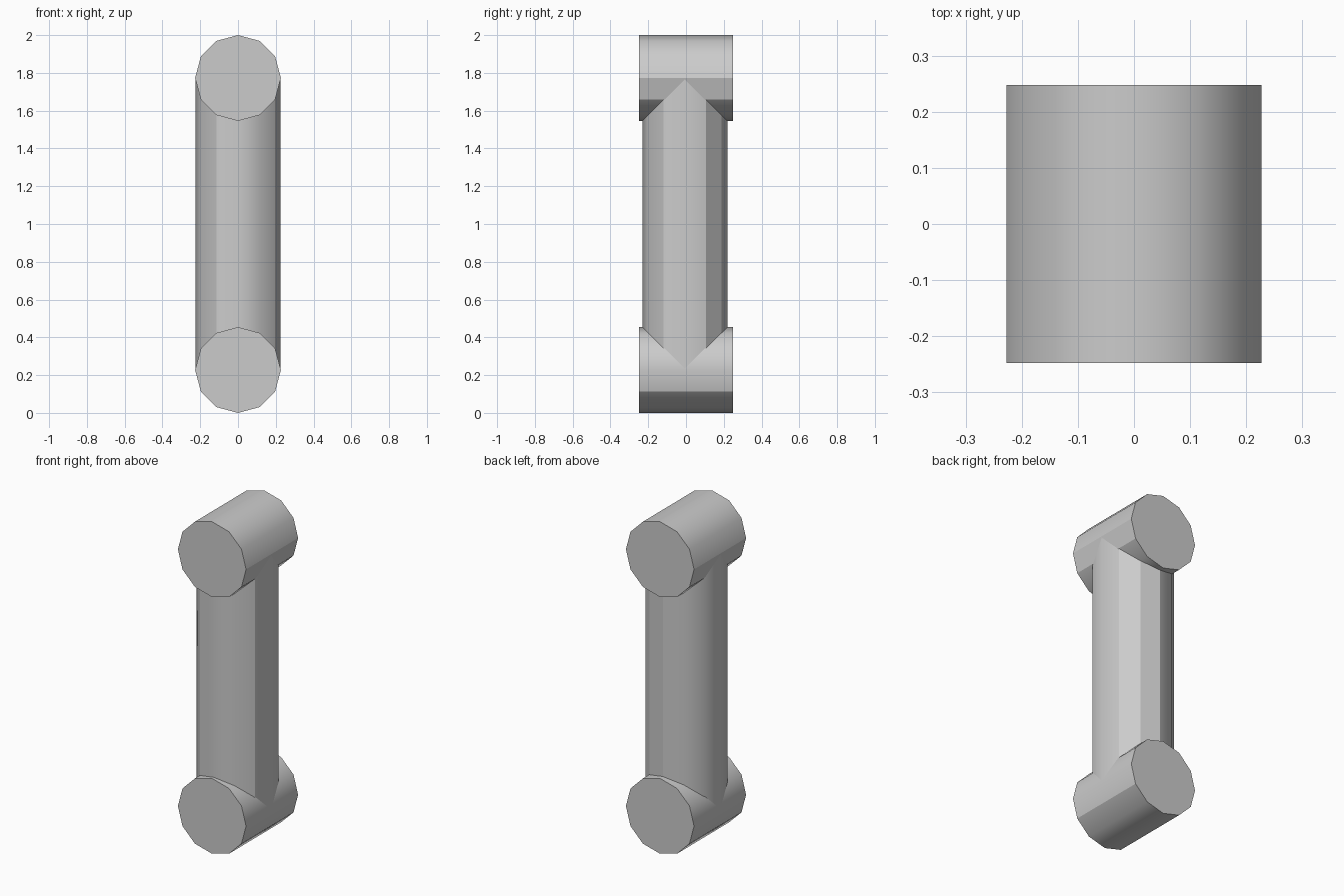
import bpy
import bmesh
import math
from mathutils import Matrix

if "Cube" in bpy.data.objects:
    bpy.data.objects.remove(bpy.data.objects["Cube"], do_unlink=True)

SIDES = 12
RADIUS = 0.227

grey = bpy.data.materials.new("plain grey")
grey.use_nodes = True
colour = (0.6, 0.6, 0.6, 1)
grey.diffuse_color = colour
grey.node_tree.nodes["Principled BSDF"].inputs["Base Color"].default_value = colour


def rod(name, radius, length, centre, lying, creases):
    """Twelve-sided rod; creases lists the angles of its sharp long edges."""
    bm = bmesh.new()
    bmesh.ops.create_cone(bm, cap_ends=True, segments=SIDES,
                          radius1=radius, radius2=radius, depth=length)
    for face in bm.faces:
        face.smooth = len(face.verts) == 4
    for edge in bm.edges:
        a, b = (v.co for v in edge.verts)
        if abs(a.z - b.z) < 0.01:
            edge.smooth = False
        else:
            angle = round(math.degrees(math.atan2(a.y, a.x))) % 360
            edge.smooth = angle not in creases
    if lying:
        bm.transform(Matrix.Rotation(math.pi / 2, 4, "X"))
    mesh = bpy.data.meshes.new(name)
    bm.to_mesh(mesh)
    bm.free()
    mesh.materials.append(grey)
    obj = bpy.data.objects.new(name, mesh)
    obj.location = centre
    bpy.context.collection.objects.link(obj)


# Two crosswise end rods
rod("top_end", RADIUS, 0.495, (0, 0, 2 - RADIUS), True, (0, 330, 180, 210))
rod("bottom_end", RADIUS, 0.495, (0, 0, RADIUS), True, (330, 210))

# Upright shaft running between the rod centres
rod("shaft", 0.225, 2 - 2 * RADIUS, (0, -0.006, 1), False, (30, 60, 90, 240, 330))
